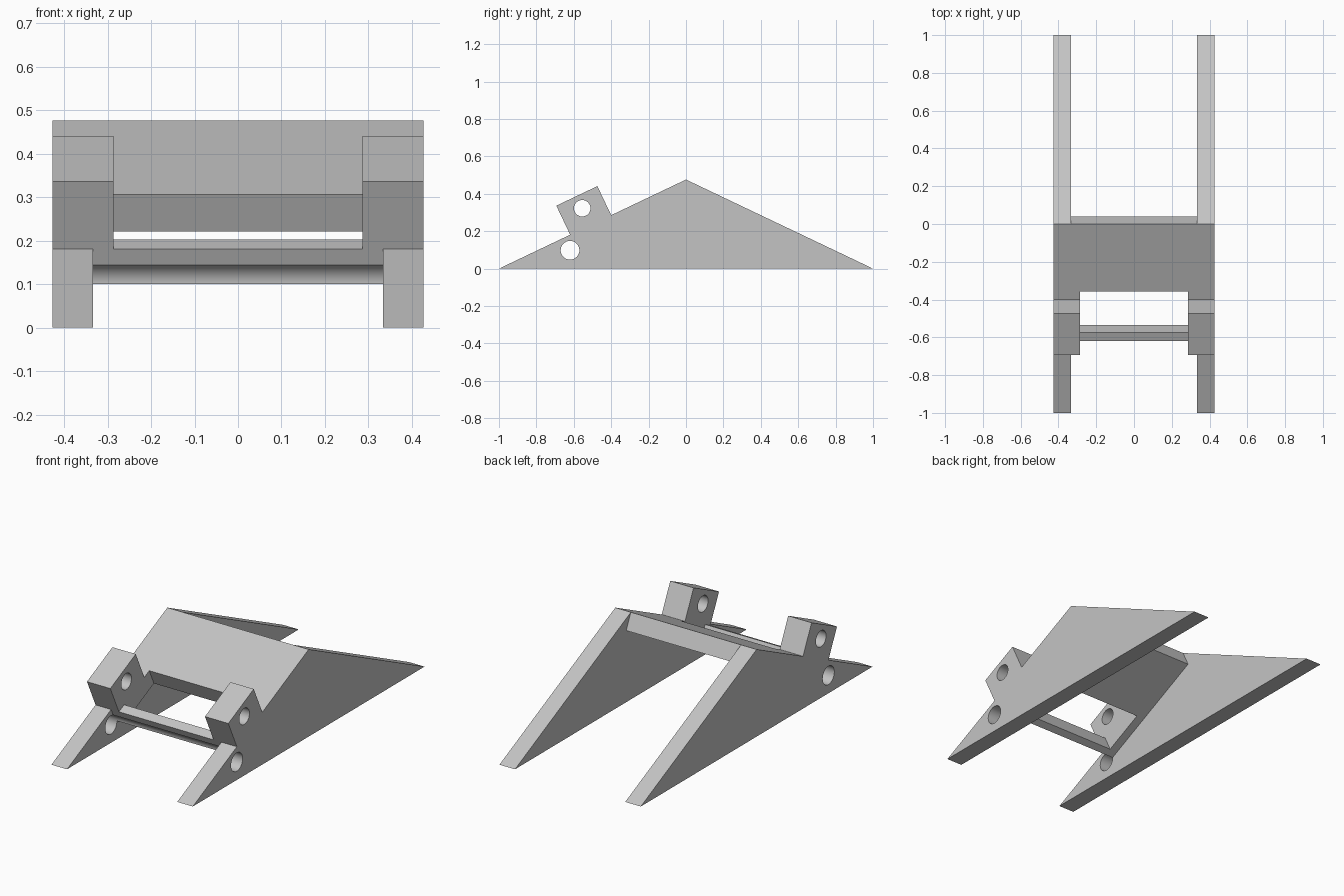
import bpy
import bmesh
import math
from mathutils import Matrix

cube = bpy.data.objects.get("Cube")
if cube:
    bpy.data.objects.remove(cube, do_unlink=True)

grey = bpy.data.materials.new("plain_grey")
grey.use_nodes = True
COLOUR = (0.55, 0.55, 0.55, 1)
grey.diffuse_color = COLOUR
grey.node_tree.nodes["Principled BSDF"].inputs["Base Color"].default_value = COLOUR

PEAK = 0.476       # ridge height
HALF_W = 0.427     # outer half width
PLATE_IN = 0.333   # inner face of the side plates
BLOCK_IN = 0.286   # inner face of the blocks and window half width
ANGLE = math.atan(PEAK)


def slope(u, v):
    """Point (y, z): u down the front slope from the ridge, v out of it."""
    c, s = math.cos(ANGLE), math.sin(ANGLE)
    return (-u * c - v * s, PEAK - u * s + v * c)


def slope_rect(u0, u1, v0, v1):
    return [slope(u0, v0), slope(u1, v0), slope(u1, v1), slope(u0, v1)]


def finish(name, bm):
    bmesh.ops.recalc_face_normals(bm, faces=bm.faces)
    mesh = bpy.data.meshes.new(name)
    bm.to_mesh(mesh)
    bm.free()
    mesh.materials.append(grey)
    obj = bpy.data.objects.new(name, mesh)
    bpy.context.collection.objects.link(obj)
    return obj


def prism(name, profile, x0, x1):
    """Side profile extruded across x."""
    bm = bmesh.new()
    face = bm.faces.new([bm.verts.new((x0, y, z)) for y, z in profile])
    new = bmesh.ops.extrude_face_region(bm, geom=[face])["geom"]
    verts = [g for g in new if isinstance(g, bmesh.types.BMVert)]
    bmesh.ops.translate(bm, verts=verts, vec=(x1 - x0, 0, 0))
    return finish(name, bm)


def rod(name, centre, radius):
    """Long cylinder along x, used for the holes."""
    bm = bmesh.new()
    place = Matrix.Translation((0, *centre)) @ Matrix.Rotation(math.pi / 2, 4, "Y")
    bmesh.ops.create_cone(bm, cap_ends=True, segments=48, radius1=radius,
                          radius2=radius, depth=2, matrix=place)
    return finish(name, bm)


def cut(obj, *cutters):
    bpy.ops.object.select_all(action="DESELECT")
    bpy.context.view_layer.objects.active = obj
    obj.select_set(True)
    for cutter in cutters:
        mod = obj.modifiers.new("cut", "BOOLEAN")
        mod.operation = "DIFFERENCE"
        mod.solver = "EXACT"
        mod.object = cutter
        bpy.ops.object.modifier_apply(modifier=mod.name)
    bpy.ops.object.shade_smooth_by_angle(angle=math.radians(30))


# Cutters
lower_hole = rod("lower_hole_cutter", (-0.62, 0.098), 0.05)
upper_hole = rod("upper_hole_cutter", slope(0.567, 0.1), 0.044)
window = prism("window_cutter", slope_rect(0.396, 0.636, -0.3, 0.3), -BLOCK_IN, BLOCK_IN)

# Triangular side plates and the blocks standing on their front slopes
for side, sign in (("left", 1), ("right", -1)):
    plate = prism(side + "_side_plate", [(-1, 0), (1, 0), (0, PEAK)],
                  sign * PLATE_IN, sign * HALF_W)
    cut(plate, lower_hole)
    block = prism(side + "_block", slope_rect(0.443, 0.686, 0, 0.172),
                  sign * BLOCK_IN, sign * HALF_W)
    cut(block, upper_hole)

# Sloping panel with its window; the strip below the window is the crossbar
panel = prism("sloping_panel", slope_rect(0, 0.686, -0.094, 0), -PLATE_IN, PLATE_IN)
cut(panel, window, lower_hole)

# Cutters are no longer needed
for helper in (lower_hole, upper_hole, window):
    helper.hide_render = True
    bpy.data.objects.remove(helper, do_unlink=True)
